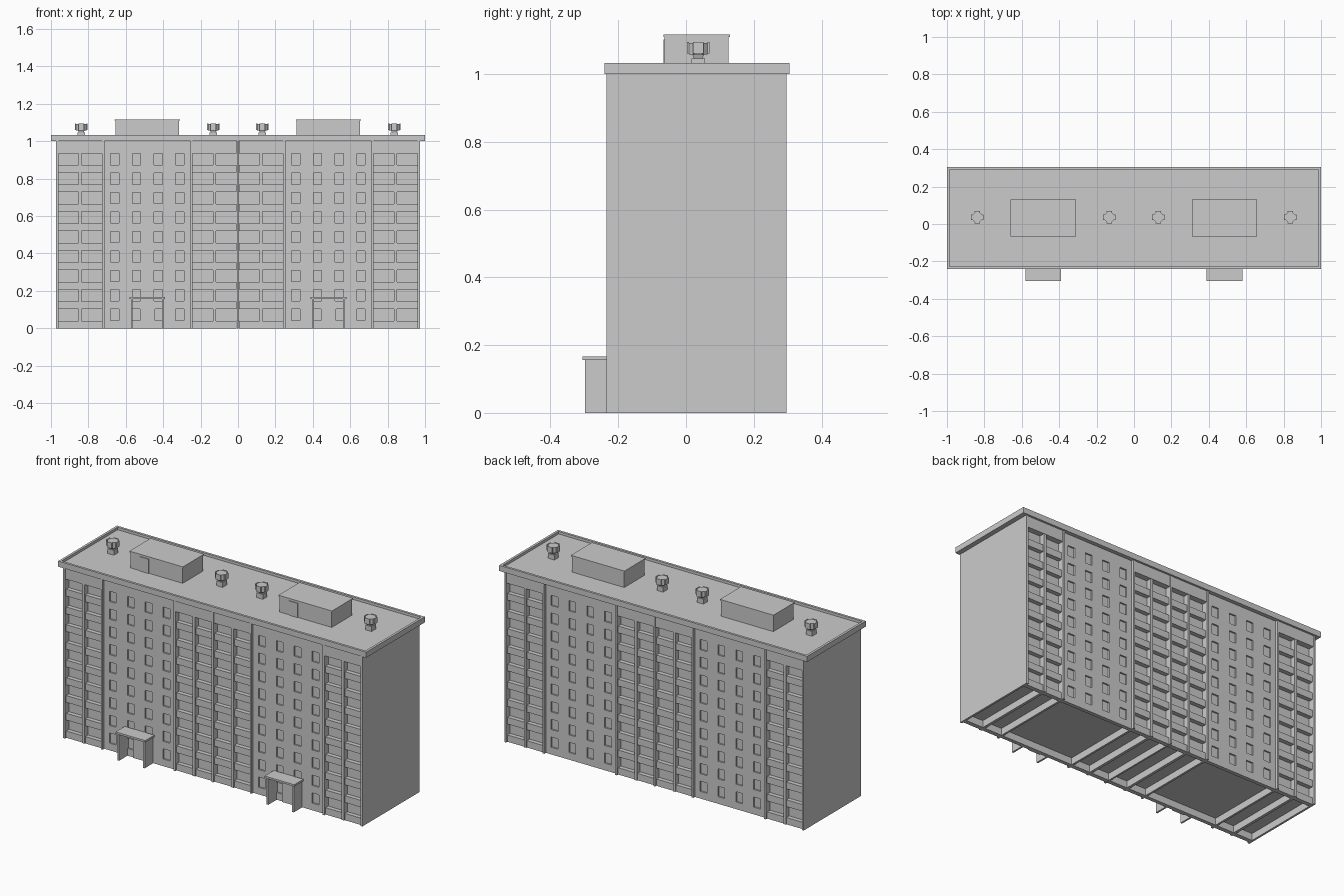
import bpy, bmesh, math
from mathutils import Matrix

if "Cube" in bpy.data.objects:
    bpy.data.objects.remove(bpy.data.objects["Cube"])

FLOORS, FLOOR_H = 9, 0.104
UNITS = (-0.485, 0.483)            # centres of the two stair sections
YF, YB = -0.22, 0.282              # front and back wall planes
BAY, PIER = 0.359, 0.236           # bay centre and pier offset in a unit


def make(name, bm):
    me = bpy.data.meshes.new(name)
    bm.to_mesh(me)
    bm.free()
    ob = bpy.data.objects.new(name, me)
    bpy.context.collection.objects.link(ob)
    return ob


def add_box(bm, x0, x1, y0, y1, z0, z1):
    m = Matrix.Translation(((x0 + x1) / 2, (y0 + y1) / 2, (z0 + z1) / 2)) @ \
        Matrix.Diagonal((x1 - x0, abs(y1 - y0), z1 - z0, 1))
    bmesh.ops.create_cube(bm, size=1, matrix=m)


def boxes(name, items):
    bm = bmesh.new()
    for b in items:
        add_box(bm, *b)
    return make(name, bm)


def sides(depth_in, depth_out):
    # matching y ranges on the front and the back facade
    return ((YF - depth_out, YF + depth_in), (YB - depth_in, YB + depth_out))


# Core behind the facades, raised so the underside shows pockets
boxes("core", [(-0.965, 0.965, YF + 0.022, YB - 0.022, 0.04, 1.0)])
boxes("end_walls", [(s * 0.966 - 0.006, s * 0.966 + 0.006, YF - 0.015, YB + 0.015, 0, 1.0)
                    for s in (-1, 1)])

# Cross walls that show as thin piers
piers = [(-0.006, 0.004, YF - 0.015, YB + 0.015, 0, 1.0)]
for u in UNITS:
    for s in (-1, 1):
        x = u + s * PIER
        piers.append((x - 0.006, x + 0.006, YF - 0.015, YB + 0.015, 0, 1.0))
boxes("piers", piers)

# Balcony bays: centre post, lintel and a parapet on each floor
posts, lintels, parapets = [], [], []
for u in UNITS:
    for s in (-1, 1):
        c = u + s * BAY
        posts.append((c - 0.008, c + 0.008, YF - 0.009, YB + 0.009, 0, 0.935))
        for y0, y1 in sides(0.022, 0.011):
            lintels.append((c - 0.119, c + 0.119, y0, y1, 0.935, 1.0))
        for y0, y1 in sides(0.022, 0.003):
            for k in range(FLOORS):
                z = k * FLOOR_H
                parapets.append((c - 0.119, c + 0.119, y0, y1, z, z + 0.04))
boxes("balcony_posts", posts)
boxes("balcony_lintels", lintels)
boxes("balcony_parapets", parapets)

# Window walls: full-height strips plus spandrels, leaving window openings
strips, panes = [], []
COLS, HW = (-0.174, -0.058, 0.058, 0.174), 0.022
for u in UNITS:
    for y0, y1 in sides(0.022, 0):
        edges = [-0.23] + [c + d for c in COLS for d in (-HW, HW)] + [0.23]
        for a, b in zip(edges[::2], edges[1::2]):
            strips.append((u + a, u + b, y0, y1, 0, 1.0))
        for c in COLS:
            z = 0.0
            for k in range(FLOORS):
                strips.append((u + c - HW, u + c + HW, y0, y1, z, k * FLOOR_H + 0.042))
                z = k * FLOOR_H + 0.102
            strips.append((u + c - HW, u + c + HW, y0, y1, z, 1.0))
    for y0, y1 in ((YF + 0.009, YF + 0.022), (YB - 0.022, YB - 0.009)):
        for c in COLS:
            panes.append((u + c - HW, u + c + HW, y0, y1, 0.03, 0.95))
boxes("window_walls", strips)
boxes("window_panes", panes)

# Entrance porches
for u in UNITS:
    boxes("porch_walls", [(u + s * 0.083 - 0.005, u + s * 0.083 + 0.005, -0.298, YF, 0, 0.156)
                          for s in (-1, 1)])
    boxes("porch_roof", [(u - 0.096, u + 0.096, -0.305, YF, 0.156, 0.167)])
    boxes("entrance_door", [(u - 0.04, u + 0.04, YF - 0.006, YF, 0, 0.12)])

# Roof slab with raised rim
RX, R0, R1, T = 1.0, -0.24, 0.305, 0.014
boxes("roof_slab", [(-RX, RX, R0, R1, 1.0, 1.018)])
boxes("roof_rim", [(-RX, RX, R0, R0 + T, 1.018, 1.033), (-RX, RX, R1 - T, R1, 1.018, 1.033),
                   (-RX, -RX + T, R0 + T, R1 - T, 1.018, 1.033),
                   (RX - T, RX, R0 + T, R1 - T, 1.018, 1.033)])

# Rooftop machine rooms
for u in UNITS:
    boxes("machine_room", [(u - 0.17, u + 0.17, -0.063, 0.126, 1.018, 1.11)])
    boxes("machine_room_cap", [(u - 0.174, u + 0.174, -0.067, 0.13, 1.11, 1.117)])
    boxes("machine_room_door", [(u - 0.105, u - 0.05, -0.067, -0.063, 1.018, 1.102)])


# Rooftop vents: flared square neck with an eight-sided head
def add_cone(bm, x, y, z0, z1, r0, r1, n):
    bmesh.ops.create_cone(bm, cap_ends=True, segments=n, radius1=r0, radius2=r1, depth=z1 - z0,
                          matrix=Matrix.Translation((x, y, (z0 + z1) / 2)) @
                          Matrix.Rotation(math.pi / n, 4, 'Z'))


for u in UNITS:
    for s in (-1, 1):
        x, y = u + s * 0.353, 0.036
        bm = bmesh.new()
        add_box(bm, x - 0.02, x + 0.02, y - 0.02, y + 0.02, 1.018, 1.046)
        add_cone(bm, x, y, 1.046, 1.06, 0.018, 0.026, 4)
        add_cone(bm, x, y, 1.058, 1.092, 0.03, 0.03, 8)
        for a in range(4):
            dx, dy = round(math.cos(a * math.pi / 2)), round(math.sin(a * math.pi / 2))
            hx, hy = (0.003, 0.015) if dx else (0.015, 0.003)
            px, py = x + dx * 0.03, y + dy * 0.03
            add_box(bm, px - hx, px + hx, py - hy, py + hy, 1.06, 1.094)
        make("roof_vent", bm)
